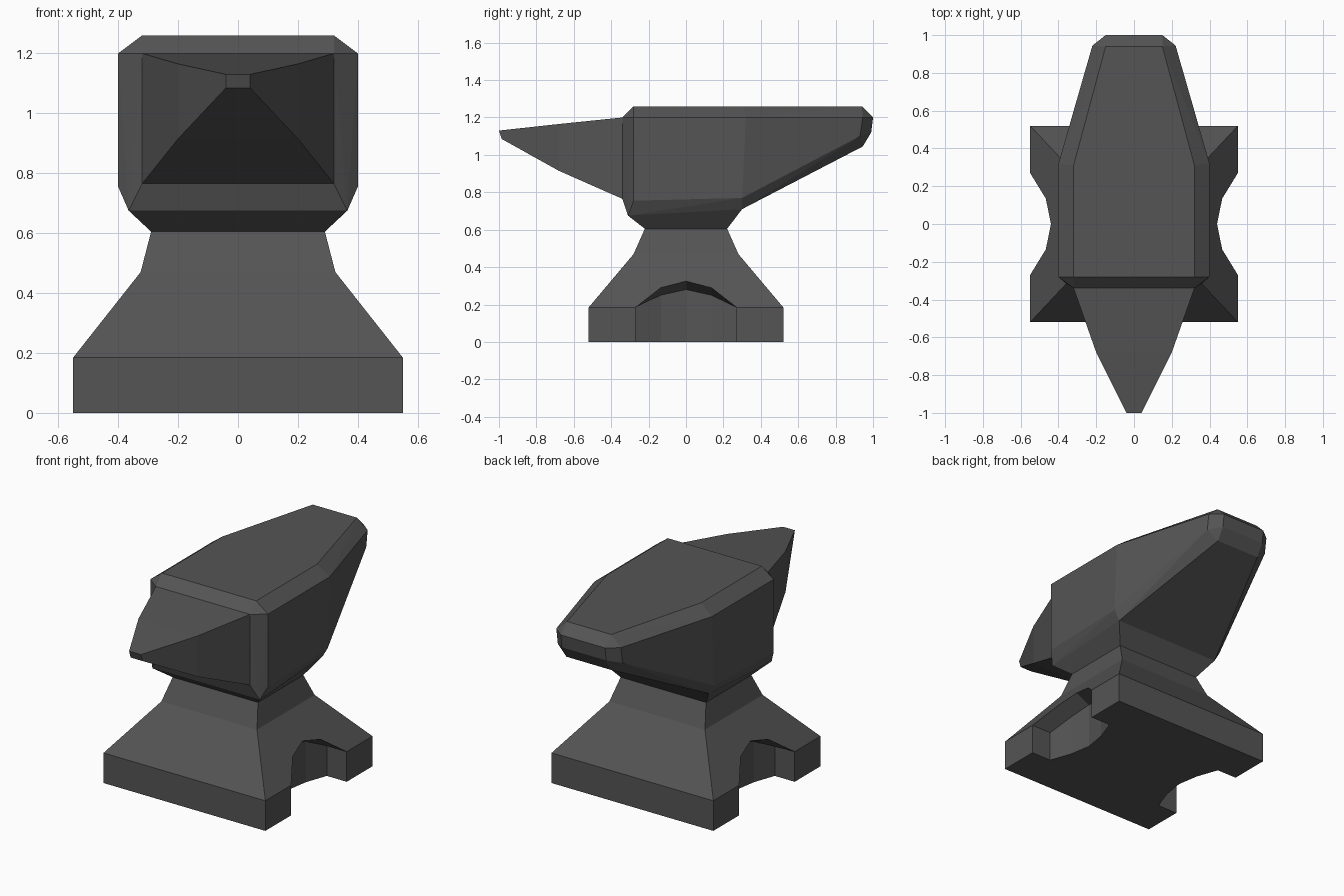
import bpy
import bmesh

if "Cube" in bpy.data.objects:
    bpy.data.objects.remove(bpy.data.objects["Cube"])

iron = bpy.data.materials.new("dark iron")
iron.diffuse_color = (0.09, 0.09, 0.09, 1)
iron.use_nodes = True
iron.node_tree.nodes["Principled BSDF"].inputs["Base Color"].default_value = iron.diffuse_color


def finish(name, bm):
    bmesh.ops.remove_doubles(bm, verts=bm.verts, dist=0.0005)
    bmesh.ops.recalc_face_normals(bm, faces=bm.faces)
    mesh = bpy.data.meshes.new(name)
    bm.to_mesh(mesh)
    bm.free()
    mesh.materials.append(iron)
    obj = bpy.data.objects.new(name, mesh)
    bpy.context.collection.objects.link(obj)
    return obj


def face(bm, *points):
    """Add a face and its mirror image across x = 0."""
    for s in (1, -1):
        bm.faces.new([bm.verts.new((s * x, y, z)) for x, y, z in points])


# Base and waist: half rings of (x, y front, z front, y back, z back)
rings = [(0.55, -0.52, 0, 0.52, 0), (0.55, -0.52, 0.185, 0.52, 0.185),
         (0.325, -0.28, 0.47, 0.28, 0.47), (0.29, -0.22, 0.605, 0.22, 0.605),
         (0.365, -0.31, 0.675, 0.30, 0.71)]
bm = bmesh.new()
for i, (a, b) in enumerate(zip(rings, rings[1:])):
    for k in (1, 3):  # front and back walls
        face(bm, (0, a[k], a[k + 1]), (a[0], a[k], a[k + 1]),
             (b[0], b[k], b[k + 1]), (0, b[k], b[k + 1]))
    if i > 1:  # plain side walls
        face(bm, (a[0], a[1], a[2]), (a[0], a[3], a[4]),
             (b[0], b[3], b[4]), (b[0], b[1], b[2]))

# Arched side notches: outer rim on the sloped wall, inner rim set deeper
ys = (-0.27, -0.135, 0, 0.135, 0.27)
outer = [(0.55 - (z - 0.185) * 0.225 / 0.285, y, z)
         for y, z in zip(ys, (0.185, 0.29, 0.325, 0.29, 0.185))]
inner = list(zip((0.415, 0.367, 0.345, 0.367, 0.415), ys,
                 (0.185, 0.25, 0.28, 0.25, 0.185)))
floor = [(x, y, 0) for x, y, z in inner]
for i in range(4):
    face(bm, outer[i], outer[i + 1], inner[i + 1], inner[i])
    face(bm, inner[i], inner[i + 1], floor[i + 1], floor[i])
for s, e in ((-1, 0), (1, 4)):
    ground = (0.55, ys[e], 0)
    face(bm, (0.55, s * 0.52, 0), ground, outer[e], (0.55, s * 0.52, 0.185))
    face(bm, ground, floor[e], inner[e], outer[e])
face(bm, (0.55, -0.52, 0.185), *outer, (0.55, 0.52, 0.185),
     (0.325, 0.28, 0.47), (0.325, -0.28, 0.47))
face(bm, (0, -0.52, 0), (0.55, -0.52, 0), (0.55, -0.27, 0), *floor,
     (0.55, 0.27, 0), (0.55, 0.52, 0), (0, 0.52, 0))
face(bm, (0, -0.31, 0.675), (0.365, -0.31, 0.675),
     (0.365, 0.30, 0.71), (0, 0.30, 0.71))
finish("base", bm)

# Anvil body with chamfered edges, tapering to the heel
half = [(.32, -.28, 1.26), (.32, .31, 1.26), (.15, .94, 1.26),
        (.40, -.28, 1.2), (.40, .32, 1.2), (.22, .945, 1.2),
        (.40, -.28, .755), (.40, .30, .77), (.22, .93, 1.10),
        (.32, -.34, 1.2), (.32, -.34, .765),
        (.365, -.31, .675), (.365, .30, .71),
        (.15, 1.0, 1.2), (.15, .99, 1.12), (.15, .945, 1.045)]
bm = bmesh.new()
for x, y, z in half:
    bm.verts.new((x, y, z))
    bm.verts.new((-x, y, z))
bmesh.ops.convex_hull(bm, input=bm.verts)
bmesh.ops.dissolve_limit(bm, angle_limit=0.05, verts=bm.verts, edges=bm.edges)
finish("body", bm)

# Horn: rectangular sections of (half width, y top, z top, y bottom, z bottom)
sections = [(.32, -.34, 1.2, -.34, .765), (.20, -.68, 1.165, -.68, .915),
            (.04, -1.0, 1.13, -.985, 1.085)]
bm = bmesh.new()
loops = [[bm.verts.new(p) for p in ((-w, yt, zt), (w, yt, zt), (w, yb, zb), (-w, yb, zb))]
         for w, yt, zt, yb, zb in sections]
for a, b in zip(loops, loops[1:]):
    for i in range(4):
        j = (i + 1) % 4
        bm.faces.new((a[i], a[j], b[j], b[i]))
bm.faces.new(loops[0])
bm.faces.new(loops[-1])
finish("horn", bm)
